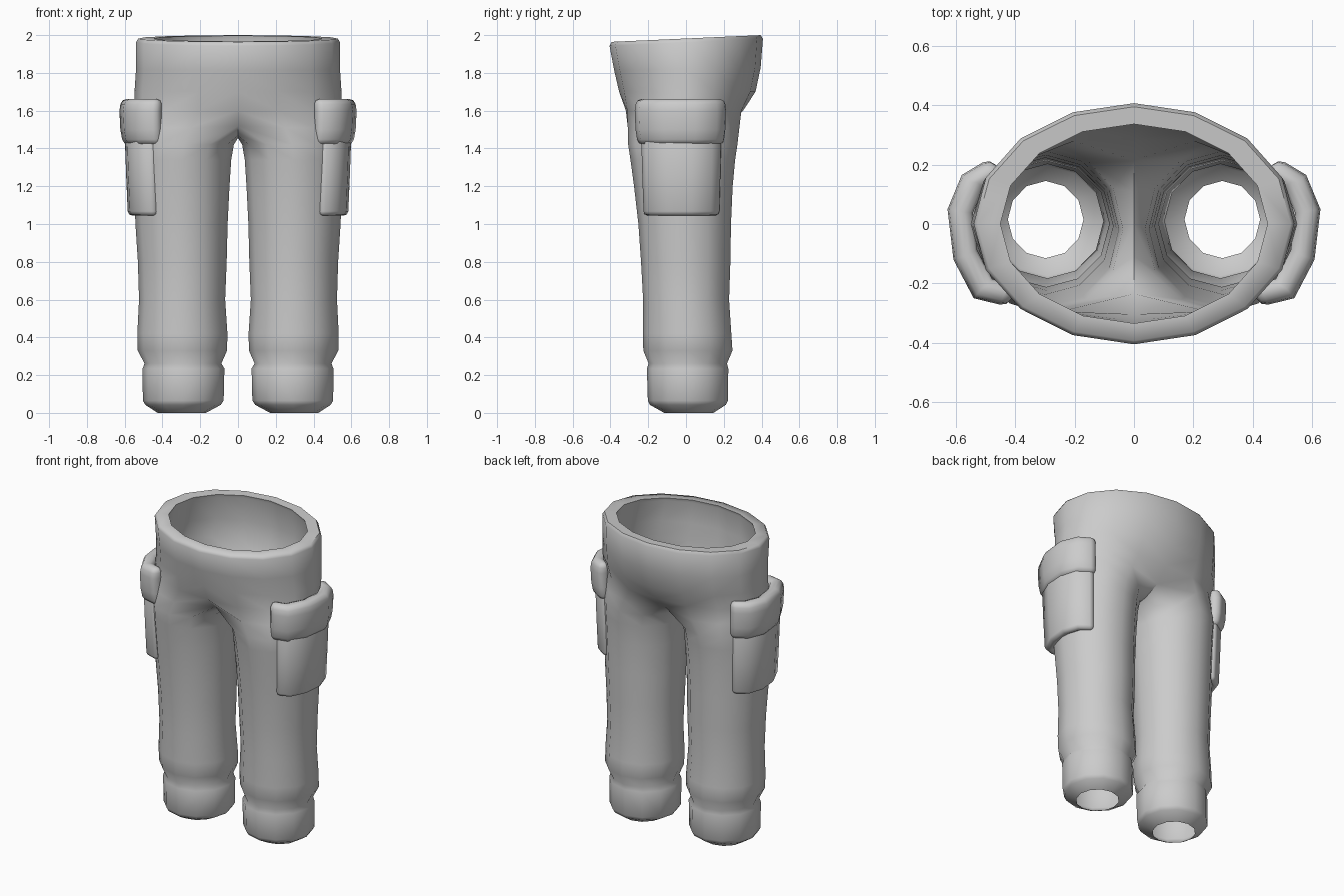
import bpy, bmesh, math

if "Cube" in bpy.data.objects:
    bpy.data.objects.remove(bpy.data.objects["Cube"])

fabric = bpy.data.materials.new("grey_fabric")
fabric.diffuse_color = (0.6, 0.6, 0.6, 1)
fabric.use_nodes = True
fabric.node_tree.nodes["Principled BSDF"].inputs["Base Color"].default_value = fabric.diffuse_color

# torso rings: z, half width, front y, back y, tilt, shell thickness, centre pinch
TORSO = [(1.982, 0.528, -0.393, 0.395, 0.045, 0.078, 1.0),
         (1.962, 0.540, -0.405, 0.407, 0.045, 0.085, 1.0),
         (1.820, 0.540, -0.380, 0.395, 0.02, 0.06, 1.0),
         (1.700, 0.548, -0.354, 0.368, 0.00, 0.035, 1.0),
         (1.600, 0.550, -0.335, 0.318, 0.00, 0.02, 0.95)]
# leg rings: z, inner x, outer x, front y, back y
LEG = [(1.42, 0.022, 0.552, -0.306, 0.272),
       (1.34, 0.036, 0.552, -0.294, 0.260),
       (1.20, 0.045, 0.550, -0.275, 0.247),
       (1.00, 0.055, 0.543, -0.252, 0.238),
       (0.80, 0.060, 0.530, -0.238, 0.235),
       (0.60, 0.068, 0.524, -0.227, 0.228),
       (0.42, 0.056, 0.533, -0.228, 0.240),
       (0.33, 0.058, 0.531, -0.226, 0.246),
       (0.262, 0.088, 0.495, -0.198, 0.217),
       (0.235, 0.072, 0.505, -0.207, 0.224),
       (0.065, 0.076, 0.504, -0.202, 0.222),
       (0.042, 0.092, 0.490, -0.190, 0.210)]
HEM = (0.0, 0.170, 0.425, -0.115, 0.145)
LINING = 0.015


def torso_ring(row, inside):
    """Half ring of nine points, front centre to back centre."""
    z, rx, yf, yb, tilt, thick, pinch = row
    if inside:
        rx, yf, yb = rx - thick, yf + thick * 0.75, yb - thick * 0.75
    pts = []
    for i in range(9):
        a = math.radians(-90 + 22.5 * i)
        x = 0.0 if i in (0, 8) else rx * math.cos(a)
        y = (yf + yb) / 2 + (yb - yf) / 2 * math.sin(a)
        if i in (0, 8):
            y *= pinch
        pts.append((x, y, z + tilt * y))
    return pts


def leg_ring(row, inset=0.0):
    """Closed ring of twelve points, lined up with the torso half ring."""
    z, xi, xo, yf, yb = row
    pts = []
    for i in range(12):
        a = math.radians(-120 + 30 * i)
        pts.append(((xi + xo) / 2 + ((xo - xi) / 2 - inset) * math.cos(a),
                    (yf + yb) / 2 + ((yb - yf) / 2 - inset) * math.sin(a), z))
    return pts


def crotch_ring(inside):
    """Ring where the torso splits, with a saddle between the legs."""
    top = torso_ring(TORSO[-1], inside)
    low = leg_ring(LEG[0], LINING if inside else 0.0)
    pts = []
    for i in range(9):
        pts.append(tuple((t + l) / 2 for t, l in zip(top[i], low[i])))
    up = 0.02 if inside else 0.0
    pts[0] = (0, -0.235, 1.52 + up)
    pts[8] = (0, 0.215, 1.51 + up)
    return pts + [(0, 0.11, 1.465 + up), (0, 0, 1.455 + up), (0, -0.11, 1.468 + up)]


def finish(name, bm, angle):
    """Mirror across x = 0, weld, and make a shaded object."""
    geom = bm.verts[:] + bm.edges[:] + bm.faces[:]
    copy = bmesh.ops.duplicate(bm, geom=geom)["geom"]
    for v in copy:
        if isinstance(v, bmesh.types.BMVert):
            v.co.x = -v.co.x
    bmesh.ops.remove_doubles(bm, verts=bm.verts[:], dist=0.0005)
    bmesh.ops.recalc_face_normals(bm, faces=bm.faces[:])
    me = bpy.data.meshes.new(name)
    bm.to_mesh(me)
    bm.free()
    me.materials.append(fabric)
    ob = bpy.data.objects.new(name, me)
    bpy.context.collection.objects.link(ob)
    bpy.ops.object.select_all(action='DESELECT')
    ob.select_set(True)
    bpy.context.view_layer.objects.active = ob
    bpy.ops.object.shade_smooth_by_angle(angle=math.radians(angle))
    return ob


def strip(bm, a, b, closed):
    n = 12 if closed else 8
    for i in range(n):
        j = (i + 1) % 12
        bm.faces.new((a[i], a[j], b[j], b[i]))


# trousers: outer shell and lining, joined at the waist rim and the hems
bm = bmesh.new()
shells = []
for inside in (False, True):
    rings = [torso_ring(r, inside) for r in TORSO] + [crotch_ring(inside)]
    rings += [leg_ring(r, LINING if inside else 0.0) for r in LEG]
    if not inside:
        rings.append(leg_ring(HEM))
    vs = [[bm.verts.new(p) for p in ring] for ring in rings]
    for k in range(len(vs) - 1):
        strip(bm, vs[k], vs[k + 1], k >= len(TORSO))
    shells.append(vs)
strip(bm, shells[0][0], shells[1][0], False)
strip(bm, shells[0][-1], shells[1][-1], True)
finish("trousers", bm, 60)


def pocket(name, outline, rows, bevel, root):
    """Curved padded plate wrapped round the outer thigh.
    rows: z, scale of the outline about the leg axis."""
    bm = bmesh.new()
    axis, n = 0.30, len(outline)
    grid = []
    for z, s in rows:
        outer = [bm.verts.new((axis + (x - axis) * s, y * s, z)) for x, y in outline]
        inner = [bm.verts.new((axis + (x - axis) * root, y * root, z)) for x, y in outline]
        grid.append(outer + inner[::-1])
    for a, b in zip(grid, grid[1:]):
        for i in range(2 * n):
            j = (i + 1) % (2 * n)
            bm.faces.new((a[i], a[j], b[j], b[i]))
    for g in (grid[0], grid[-1]):
        for i in range(n - 1):
            bm.faces.new((g[i], g[i + 1], g[2 * n - 2 - i], g[2 * n - 1 - i]))
    # soften the padded border
    bmesh.ops.recalc_face_normals(bm, faces=bm.faces[:])
    edges = [e for e in bm.edges if e.calc_face_angle(0) > math.radians(55)]
    bmesh.ops.bevel(bm, geom=edges, offset=bevel, segments=2, profile=0.5,
                    affect='EDGES', clamp_overlap=True)
    finish(name, bm, 60)


# cargo pockets and their flaps
pocket("pocket_bodies",
       [(0.445, -0.238), (0.53, -0.210), (0.58, -0.10), (0.592, 0.03),
        (0.557, 0.135), (0.475, 0.190)],
       [(1.045, 0.97), (1.25, 1.0), (1.50, 1.03)], 0.022, 0.79)
pocket("pocket_flaps",
       [(0.425, -0.278), (0.54, -0.250), (0.608, -0.12), (0.628, 0.05),
        (0.580, 0.165), (0.485, 0.222)],
       [(1.42, 0.94), (1.50, 0.985), (1.60, 1.0), (1.662, 0.97)], 0.028, 0.74)
